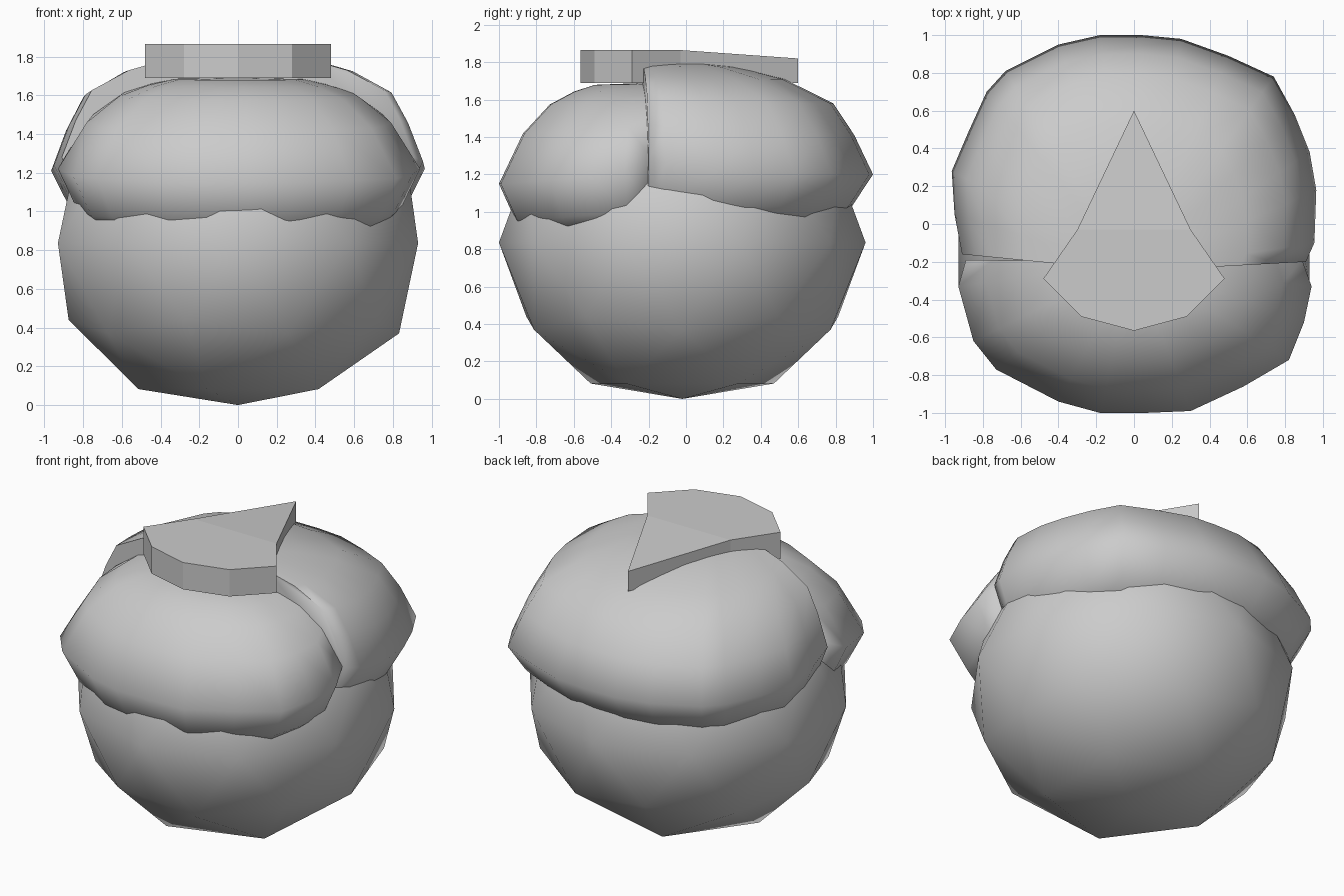
import bpy, bmesh
from math import radians

if "Cube" in bpy.data.objects:
    bpy.data.objects.remove(bpy.data.objects["Cube"])


def finish(name, bm, angle=None):
    bmesh.ops.recalc_face_normals(bm, faces=bm.faces[:])
    mesh = bpy.data.meshes.new(name)
    bm.to_mesh(mesh)
    bm.free()
    obj = bpy.data.objects.new(name, mesh)
    bpy.context.collection.objects.link(obj)
    if angle:
        bpy.ops.object.select_all(action='DESELECT')
        obj.select_set(True)
        bpy.context.view_layer.objects.active = obj
        bpy.ops.object.shade_smooth_by_angle(angle=radians(angle))
    return obj


def lobe(name, centre_y, plan, rows, low, high):
    """Half dome: the plan outline (x, y, lift) shrinks towards the centre per row (scale, z)."""
    bm = bmesh.new()
    columns = []
    for x, y, lift in plan:
        columns.append([bm.verts.new((x * s, centre_y + (y - centre_y) * s, z + lift * s ** 3))
                        for s, z in rows])
    bottom = bm.verts.new((0, centre_y, low))
    top = bm.verts.new((0, centre_y, high))
    for a, b in zip(columns, columns[1:]):
        for i in range(len(rows) - 1):
            bm.faces.new((a[i], b[i], b[i + 1], a[i + 1]))
        bm.faces.new((bottom, b[0], a[0]))
        bm.faces.new((a[-1], b[-1], top))
    # flat wall where the dome is cut
    bm.faces.new([bottom] + columns[0] + [top] + columns[-1][::-1])
    return finish(name, bm, 75)


# Round body, with its lowest point pressed to the ground
bm = bmesh.new()
bmesh.ops.create_icosphere(bm, subdivisions=2, radius=1)
for v in bm.verts:
    v.co = (v.co.x * 0.978, v.co.y * 0.98 - 0.02, max(0, v.co.z * 0.886 + 0.836))
finish("body", bm, 40)

# Front bulge
lobe("front_lobe", -0.2,
     [(0.89, -0.19, 0.12), (0.94, -0.33, 0.05), (0.90, -0.52, 0.02), (0.82, -0.72, 0),
      (0.58, -0.86, -0.01), (0.30, -0.99, -0.02), (0.06, -1.0, -0.02), (-0.18, -1.0, -0.02),
      (-0.40, -0.94, -0.02), (-0.73, -0.77, 0), (-0.85, -0.62, 0.01), (-0.93, -0.33, 0.05),
      (-0.89, -0.19, 0.12)],
     [(0.5, 0.95), (0.78, 0.88), (0.89, 0.97), (1, 1.17), (0.84, 1.43),
      (0.66, 1.58), (0.5, 1.645), (0.36, 1.68)], 1.0, 1.69)

# Larger rear bulge
lobe("back_lobe", -0.25,
     [(0.91, -0.2, 0.08), (0.955, -0.1, 0.06), (0.965, 0.18, 0.02), (0.93, 0.38, 0),
      (0.85, 0.58, 0), (0.74, 0.78, 0), (0.50, 0.89, 0), (0.25, 0.98, 0), (0.04, 1.0, 0),
      (-0.18, 1.0, 0), (-0.40, 0.95, 0), (-0.68, 0.81, 0), (-0.78, 0.70, 0),
      (-0.88, 0.48, 0), (-0.965, 0.28, 0.01), (-0.95, 0.05, 0.04), (-0.91, -0.16, 0.08)],
     [(0.5, 0.95), (0.8, 0.9), (0.91, 1.03), (1, 1.2), (0.92, 1.41), (0.83, 1.58),
      (0.62, 1.71), (0.42, 1.775), (0.15, 1.82)], 1.0, 1.79)

# Pointed flat plate on top
half = [(0, 0.6), (0.3, -0.03), (0.48, -0.29), (0.28, -0.49), (0, -0.565)]
outline = half + [(-x, y) for x, y in half[-2:0:-1]]
bm = bmesh.new()
lower = [bm.verts.new((x, y, 1.69)) for x, y in outline]
upper = [bm.verts.new((x, y, 1.82 if y > 0.5 else 1.865)) for x, y in outline]
n = len(outline)
for i in range(n):
    j = (i + 1) % n
    bm.faces.new((lower[i], lower[j], upper[j], upper[i]))
bm.faces.new(lower)
bm.faces.new((upper[0], upper[1], upper[n - 1]))
bm.faces.new(upper[1:])
finish("top_plate", bm)
